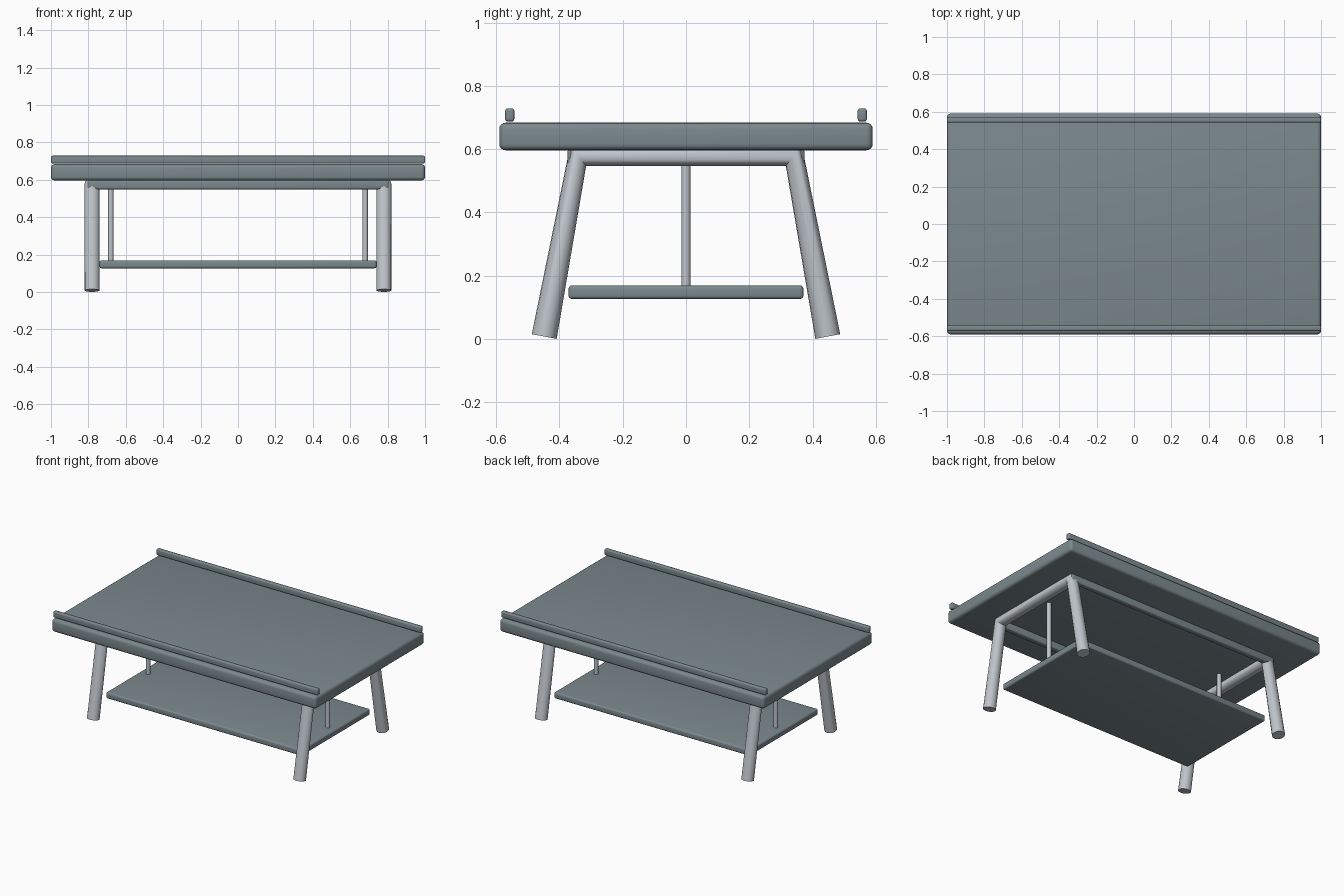
import bpy
import math

if "Cube" in bpy.data.objects:
    bpy.data.objects.remove(bpy.data.objects["Cube"])


def material(name, color):
    mat = bpy.data.materials.new(name)
    mat.diffuse_color = color
    mat.use_nodes = True
    mat.node_tree.nodes["Principled BSDF"].inputs["Base Color"].default_value = mat.diffuse_color
    return mat


slate = material("slate", (0.20, 0.25, 0.27, 1))
metal = material("metal", (0.52, 0.56, 0.60, 1))


def finish(obj, name, mat):
    obj.name = name
    obj.data.materials.append(mat)
    bpy.ops.object.shade_smooth_by_angle(angle=math.radians(35))


def slab(name, center, size, bevel):
    """Box with rounded edges."""
    bpy.ops.mesh.primitive_cube_add(size=1, location=center)
    obj = bpy.context.object
    obj.scale = size
    bpy.ops.object.transform_apply(location=False, rotation=False, scale=True)
    mod = obj.modifiers.new("rounding", "BEVEL")
    mod.width, mod.segments = bevel, 4
    bpy.ops.object.modifier_apply(modifier=mod.name)
    finish(obj, name, slate)


def pipe(name, points, radius):
    """Bent tube along straight segments, closed at both ends."""
    curve = bpy.data.curves.new(name, "CURVE")
    curve.dimensions = "3D"
    curve.bevel_depth, curve.bevel_resolution = radius, 6
    curve.use_fill_caps = True
    spline = curve.splines.new("POLY")
    spline.points.add(len(points) - 1)
    for p, co in zip(spline.points, points):
        p.co = (*co, 1)
    obj = bpy.data.objects.new(name, curve)
    bpy.context.collection.objects.link(obj)
    bpy.ops.object.select_all(action="DESELECT")
    obj.select_set(True)
    bpy.context.view_layer.objects.active = obj
    bpy.ops.object.convert(target="MESH")
    finish(bpy.context.object, name, metal)


# Table top and lower shelf
slab("table_top", (0, 0, 0.64), (2.0, 1.18, 0.087), 0.02)
slab("lower_shelf", (0, 0, 0.148), (1.48, 0.742, 0.043), 0.011)

for side, s in (("front", -1), ("back", 1)):
    # Raised edge rails and long supports under the top
    slab(f"{side}_edge_rail", (0, s * 0.557, 0.708), (2.0, 0.029, 0.041), 0.008)
    slab(f"{side}_apron", (0, s * 0.355, 0.574), (1.61, 0.04, 0.05), 0.01)

for side, s in (("left", -1), ("right", 1)):
    # Splayed leg frame: leg, cross bar and leg in one bent tube
    x = s * 0.78
    pipe(f"{side}_leg_frame",
         [(x, -0.448, 0.008), (x, -0.341, 0.578), (x, 0.341, 0.578), (x, 0.448, 0.008)],
         0.04)
    # Hanger rod carrying the shelf
    bpy.ops.mesh.primitive_cylinder_add(vertices=24, radius=0.014, depth=0.46,
                                        location=(s * 0.68, 0, 0.38))
    finish(bpy.context.object, f"{side}_shelf_rod", metal)
